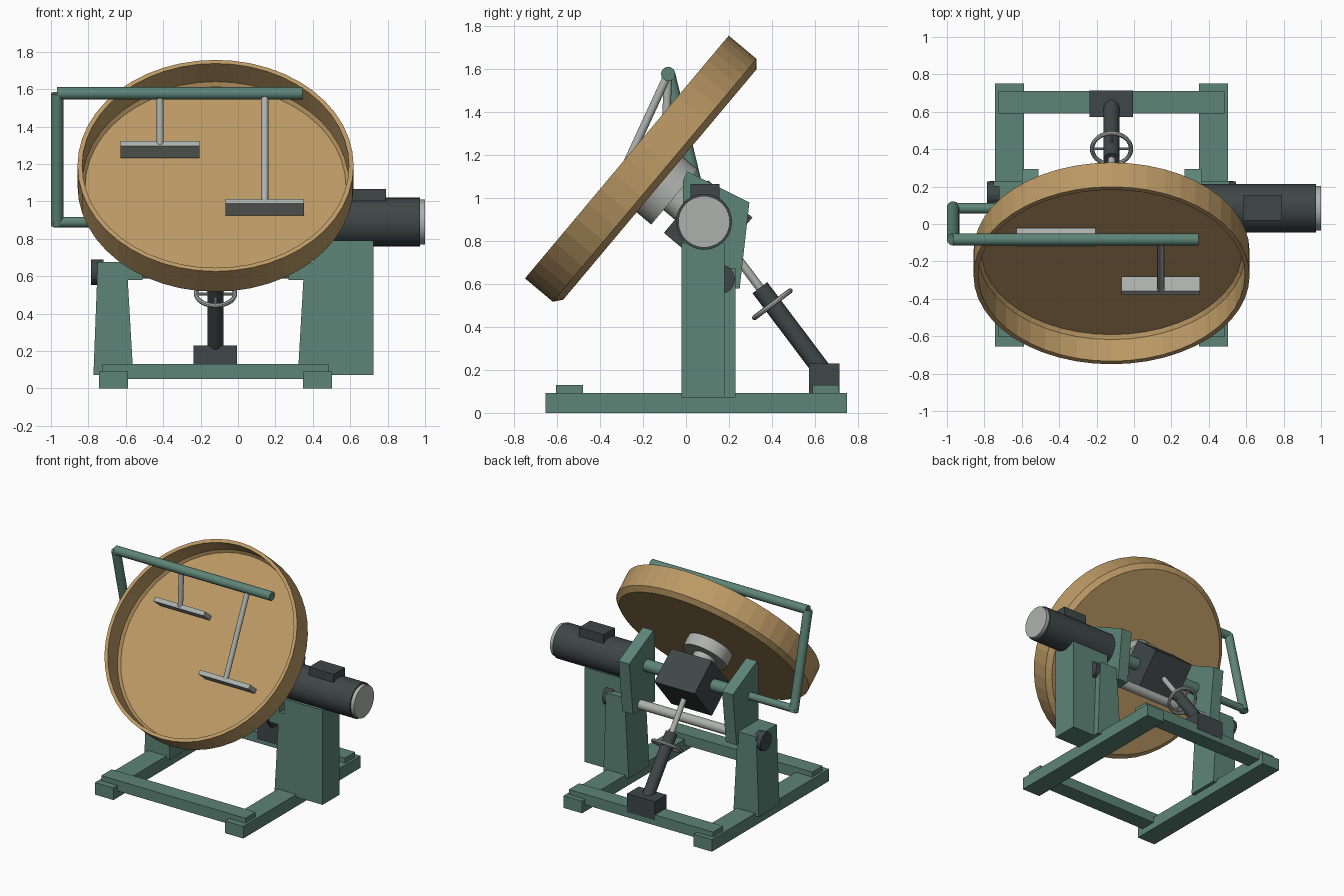
import bpy, bmesh, math
from mathutils import Matrix, Vector

if "Cube" in bpy.data.objects:
    bpy.data.objects.remove(bpy.data.objects["Cube"])

CX = -0.12                      # machine centre line
PY, PZ = 0.084, 0.89            # tilt axis
TILT = Matrix.Translation((CX, PY, PZ)) @ Matrix.Rotation(math.radians(50), 4, 'X')


def material(name, rgb):
    m = bpy.data.materials.new(name)
    m.diffuse_color = (*rgb, 1)
    m.use_nodes = True
    m.node_tree.nodes["Principled BSDF"].inputs["Base Color"].default_value = m.diffuse_color
    return m


GREEN = material("green_paint", (0.11, 0.23, 0.185))
TAN = material("tan_pan", (0.50, 0.32, 0.13))
DARK = material("dark_iron", (0.05, 0.062, 0.062))
STEEL = material("steel", (0.42, 0.44, 0.42))


def finish(name, bm, mat, matrix=None, smooth=False):
    bmesh.ops.recalc_face_normals(bm, faces=bm.faces)
    if matrix:
        bm.transform(matrix)
    me = bpy.data.meshes.new(name)
    bm.to_mesh(me)
    bm.free()
    me.materials.append(mat)
    ob = bpy.data.objects.new(name, me)
    bpy.context.collection.objects.link(ob)
    if smooth:
        bpy.ops.object.select_all(action='DESELECT')
        ob.select_set(True)
        bpy.context.view_layer.objects.active = ob
        bpy.ops.object.shade_smooth_by_angle(angle=math.radians(35))
    return ob


def box(name, x, y, z, mat, matrix=None, taper=None):
    """Box from (min, max) ranges; taper gives another x range for the top."""
    bm = bmesh.new()
    bmesh.ops.create_cube(bm, size=1)
    for v in bm.verts:
        i, j, k = (int(c > 0) for c in v.co)
        v.co = ((taper if taper and k else x)[i], y[j], z[k])
    return finish(name, bm, mat, matrix)


def rod(name, a, b, r, mat, seg=24, matrix=None):
    a, b = Vector(a), Vector(b)
    d = b - a
    bm = bmesh.new()
    bmesh.ops.create_cone(bm, cap_ends=True, segments=seg, radius1=r, radius2=r, depth=d.length)
    bm.transform(Matrix.Translation((a + b) / 2) @ d.to_track_quat('Z', 'Y').to_matrix().to_4x4())
    return finish(name, bm, mat, matrix, True)


def lathe(name, profile, mat, matrix, seg=48, closed=False, smooth=False):
    bm = bmesh.new()
    vs = [bm.verts.new((r, 0, z)) for r, z in profile]
    es = [bm.edges.new(p) for p in zip(vs, vs[1:])]
    if closed:
        es.append(bm.edges.new((vs[-1], vs[0])))
    bmesh.ops.spin(bm, geom=vs + es, axis=(0, 0, 1), cent=(0, 0, 0),
                   angle=math.tau, steps=seg, use_duplicate=False)
    bmesh.ops.remove_doubles(bm, verts=bm.verts, dist=1e-5)
    return finish(name, bm, mat, matrix, smooth)


def plate(name, pts, x0, x1, mat):
    bm = bmesh.new()
    f = bm.faces.new([bm.verts.new((x0, y, z)) for y, z in pts])
    g = bmesh.ops.extrude_face_region(bm, geom=[f])["geom"]
    bmesh.ops.translate(bm, vec=(x1 - x0, 0, 0),
                        verts=[v for v in g if isinstance(v, bmesh.types.BMVert)])
    return finish(name, bm, mat)


# base frame cross beams
for label, y in (("front", (-0.605, -0.48)), ("rear", (0.59, 0.712))):
    box(label + "_cross_beam", (-0.725, 0.485), y, (0.05, 0.13), GREEN)

# mirrored side parts: rails, pedestals, side plates, trunnions, tube caps
for label, s in (("left", -1), ("right", 1)):
    def xr(a, b):
        return tuple(sorted((CX + s * a, CX + s * b)))
    box(label + "_base_rail", xr(0.468, 0.623), (-0.655, 0.75), (0, 0.092), GREEN)
    box(label + "_pedestal", xr(0.44, 0.653), (-0.018, 0.23), (0.072, 0.675), GREEN,
        taper=xr(0.475, 0.63))
    plate(label + "_side_plate",
          [(-0.015, 0.58), (-0.015, 1.08), (0.005, 1.125), (0.295, 0.98), (0.25, 0.58)],
          *xr(0.39, 0.48), GREEN)
    rod(label + "_trunnion", (CX + s * 0.15, PY, PZ), (CX + s * 0.42, PY, PZ), 0.045, GREEN)
    rod(label + "_tube_cap", (CX + s * 0.60, 0.16, 0.622), (CX + s * 0.665, 0.16, 0.622),
        0.068, DARK)
rod("cross_tube", (CX - 0.6, 0.16, 0.622), (CX + 0.6, 0.16, 0.622), 0.035, STEEL)

# motor and its stand
box("motor_stand", (0.40, 0.725), (-0.02, 0.18), (0.072, 0.79), GREEN)
rod("motor_body", (0.36, PY, PZ), (0.972, PY, PZ), 0.13, DARK, 40)
rod("motor_end_cap", (0.965, PY, PZ), (1.0, PY, PZ), 0.12, STEEL, 40)
box("terminal_box", (0.583, 0.79), (0.02, 0.155), (0.95, 1.066), DARK)

# tilting gearbox, hub and pan
box("gearbox", (-0.17, 0.17), (-0.16, 0.16), (-0.16, 0.11), DARK, TILT)
rod("hub_neck", (0, 0, 0.1), (0, 0, 0.2), 0.08, STEEL, 32, TILT)
rod("hub_flange", (0, 0, 0.18), (0, 0, 0.272), 0.168, STEEL, 40, TILT)
lathe("pan", [(0, 0.269), (0.70, 0.269), (0.738, 0.30), (0.738, 0.469),
              (0.713, 0.469), (0.713, 0.318), (0.697, 0.297), (0, 0.297)], TAN, TILT)

# guard arm
AY, AZ, AX = -0.083, 1.578, -0.967
rod("arm_pivot_bar", (-0.55, PY, PZ), (AX - 0.02, PY, PZ), 0.028, GREEN)
rod("arm_post", (AX, PY + 0.005, PZ - 0.02), (AX, AY, AZ), 0.033, GREEN)
rod("arm_top_bar", (AX, AY, AZ), (0.345, AY, AZ), 0.033, GREEN)

# scrapers hanging from the arm
for label, x, r in (("upper", -0.417, 0.197), ("lower", 0.143, -0.205)):
    box(label + "_scraper_blade", (x - CX - 0.21, x - CX + 0.21), (r - 0.0165, r + 0.0165),
        (0.318, 0.418), STEEL, TILT)
    end = TILT @ Vector((x - CX, r, 0.40))
    rod(label + "_scraper_rod", (x, AY, AZ), end, 0.019, STEEL, 16)

# tilt jack with handwheel
box("jack_foot", (-0.238, -0.005), (0.573, 0.714), (0.09, 0.23), DARK)
foot, top = Vector((CX, 0.64, 0.19)), Vector((CX, 0.344, 0.583))
d = (top - foot).normalized()
rod("jack_body", foot, top, 0.043, DARK)
rod("jack_screw", top - d * 0.02, top + d * 0.33, 0.02, STEEL, 16)
WHEEL = Matrix.Translation((CX, 0.402, 0.506)) @ d.to_track_quat('Z', 'Y').to_matrix().to_4x4()
ring = [(0.104 + 0.012 * math.cos(i * math.tau / 8), 0.012 * math.sin(i * math.tau / 8))
        for i in range(8)]
lathe("handwheel_rim", ring, STEEL, WHEEL, 36, True, True)
for i in range(2):
    v = Vector((1 - i, i, 0)) * 0.104
    rod(f"handwheel_spoke_{i + 1}", -v, v, 0.008, STEEL, 10, WHEEL)
